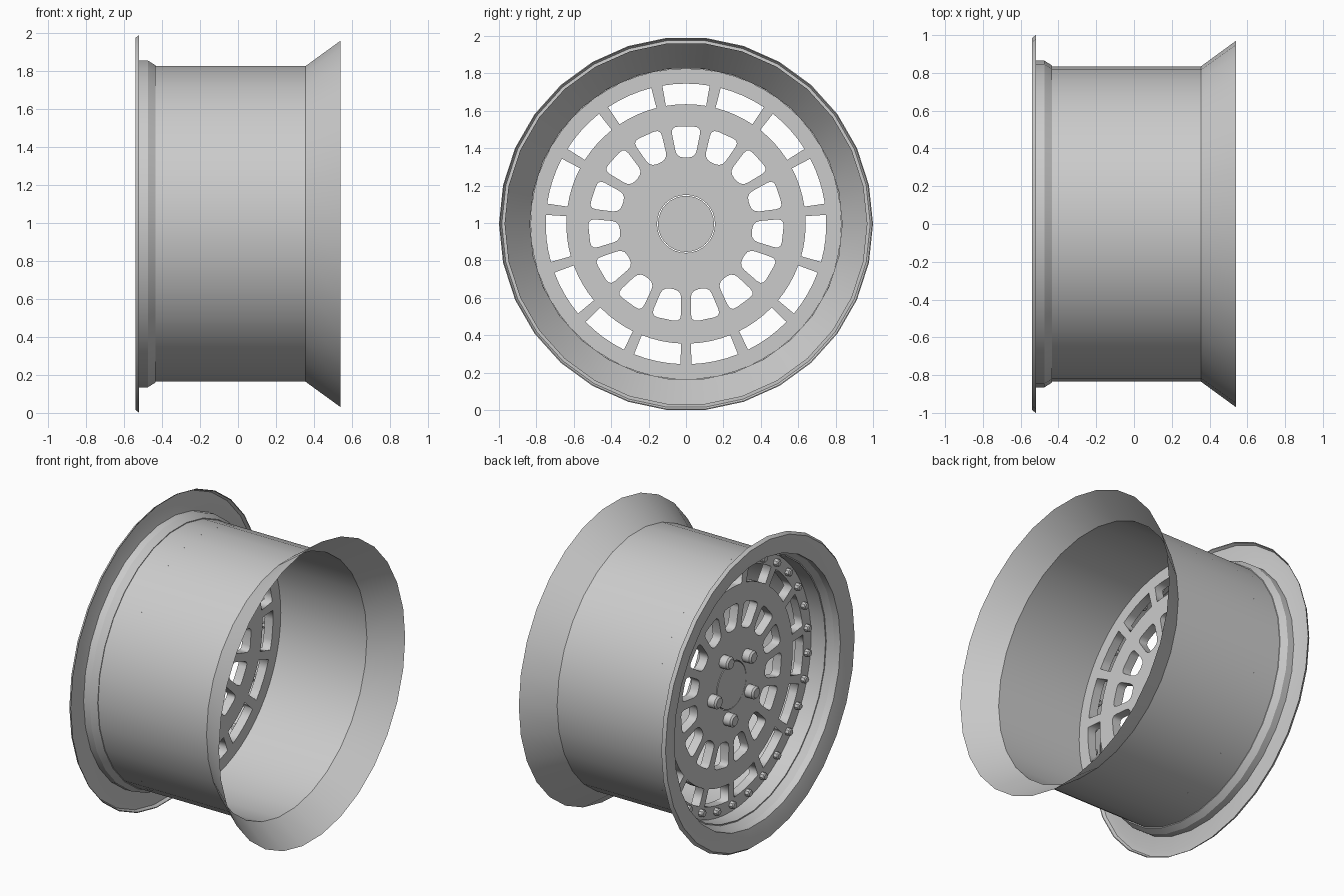
import bpy, bmesh
from math import sin, cos, tau, radians, pi
from mathutils import Vector

cube = bpy.data.objects.get("Cube")
if cube:
    bpy.data.objects.remove(cube, do_unlink=True)

metal = bpy.data.materials.new("light grey metal")
metal.use_nodes = True
GREY = (0.6, 0.6, 0.6, 1)
metal.diffuse_color = GREY
metal.node_tree.nodes["Principled BSDF"].inputs["Base Color"].default_value = GREY

SPOKES = 15
STEP = tau / SPOKES
FACE, BACK = -0.33, -0.27          # disc front and rear along the axle


def place(name, data, smooth_angle=None):
    """Add an object whose local z is the axle (world x) and centre the wheel."""
    ob = bpy.data.objects.new(name, data)
    bpy.context.collection.objects.link(ob)
    ob.rotation_euler = (pi / 2, 0, pi / 2)
    ob.location = (0, 0, 0.995)
    data.materials.append(metal)
    bpy.ops.object.select_all(action='DESELECT')
    ob.select_set(True)
    bpy.context.view_layer.objects.active = ob
    if ob.type == 'CURVE':
        bpy.ops.object.convert(target='MESH')
    if smooth_angle:
        bpy.ops.object.shade_smooth_by_angle(angle=radians(smooth_angle))
    return ob


def lathe(name, profile, sides=30):
    """Spin (axle position, radius) points about the axle."""
    bm = bmesh.new()
    vs = [bm.verts.new((r, 0, x)) for x, r in profile]
    es = [bm.edges.new(pair) for pair in zip(vs, vs[1:])]
    bmesh.ops.spin(bm, geom=vs + es, cent=(0, 0, 0), axis=(0, 0, 1),
                   angle=tau, steps=sides, use_merge=True)
    bmesh.ops.remove_doubles(bm, verts=bm.verts, dist=0.0002)
    bmesh.ops.recalc_face_normals(bm, faces=bm.faces)
    me = bpy.data.meshes.new(name)
    bm.to_mesh(me)
    bm.free()
    return place(name, me, 30)


def polar(r, a):
    return Vector((r * cos(a), r * sin(a)))


def circle(r, n, turn=0.0):
    return [polar(r, turn + tau * i / n) for i in range(n)]


def rounded(corners, size):
    """Round each corner of a polygon with a short quadratic arc."""
    out = []
    for i, c in enumerate(corners):
        a = c + (corners[i - 1] - c).normalized() * size
        b = c + (corners[(i + 1) % len(corners)] - c).normalized() * size
        for t in (0, 0.33, 0.67, 1):
            out.append(a * (1 - t) ** 2 + c * 2 * t * (1 - t) + b * t * t)
    return out


def plate(name, outlines, front, back):
    """Flat plate with nested outlines cut out as holes."""
    cu = bpy.data.curves.new(name, 'CURVE')
    cu.dimensions = '2D'
    cu.fill_mode = 'BOTH'
    cu.extrude = (back - front) / 2
    for pts in outlines:
        sp = cu.splines.new('POLY')
        sp.points.add(len(pts) - 1)
        for p, v in zip(sp.points, pts):
            p.co = (v.x, v.y, 0, 1)
        sp.use_cyclic_u = True
    ob = place(name, cu)
    ob.location.x = (front + back) / 2
    return ob


def studs(name, count, ring, turn, radius, front, back, sides):
    """Ring of fasteners with chamfered heads."""
    bm = bmesh.new()
    for i in range(count):
        c = polar(ring, turn + tau * i / count)
        loops = []
        for r, x in ((radius * 0.75, front), (radius, front + radius * 0.25), (radius, back)):
            loops.append([bm.verts.new((c.x + v.x, c.y + v.y, x)) for v in circle(r, sides)])
        for a, b in zip(loops, loops[1:]):
            for k in range(sides):
                n = (k + 1) % sides
                bm.faces.new((a[k], a[n], b[n], b[k]))
        bm.faces.new(loops[0][::-1])
        bm.faces.new(loops[-1])
    bmesh.ops.recalc_face_normals(bm, faces=bm.faces)
    me = bpy.data.meshes.new(name)
    bm.to_mesh(me)
    bm.free()
    return place(name, me, 35)


# Rim: thin shell with outer lip, bead step, barrel and inner flare
lathe("outer_lip", [(-0.52, 0.995), (-0.52, 1.0), (-0.54, 0.985), (-0.538, 0.95),
                    (-0.52, 0.865)])
lathe("bead_step", [(-0.52, 0.865), (-0.475, 0.865), (-0.435, 0.84), (-0.435, 0.832)])
lathe("barrel", [(-0.435, 0.835), (0.355, 0.835)])
lathe("inner_flare", [(0.355, 0.835), (0.54, 0.97)])

# Spoked disc: arc windows outside, rounded tapered windows inside
windows = []
for i in range(SPOKES):
    mid = pi / 2 + i * STEP
    h = radians(9.7)
    arc = [polar(0.75, mid + h * t) for t in (-1, -0.5, 0, 0.5, 1)]
    arc += [polar(0.64, mid + h * t) for t in (1, 0.5, 0, -0.5, -1)]
    windows.append(arc)
    out, side = polar(1, mid), polar(1, mid + pi / 2)
    windows.append(rounded([out * 0.52 - side * 0.082, out * 0.52 + side * 0.082,
                            out * 0.355 + side * 0.05, out * 0.355 - side * 0.05], 0.04))
plate("spoke_disc", [circle(0.831, 60), circle(0.155, 32)] + windows, FACE, BACK)

# Hub cap and fasteners
plate("centre_cap", [circle(0.15, 32)], FACE - 0.002, BACK)
studs("lug_nuts", 5, 0.208, radians(-6), 0.042, FACE - 0.06, BACK + 0.002, 16)
studs("ring_bolts", SPOKES * 2, 0.785, radians(6), 0.024, FACE - 0.03, FACE + 0.01, 8)
